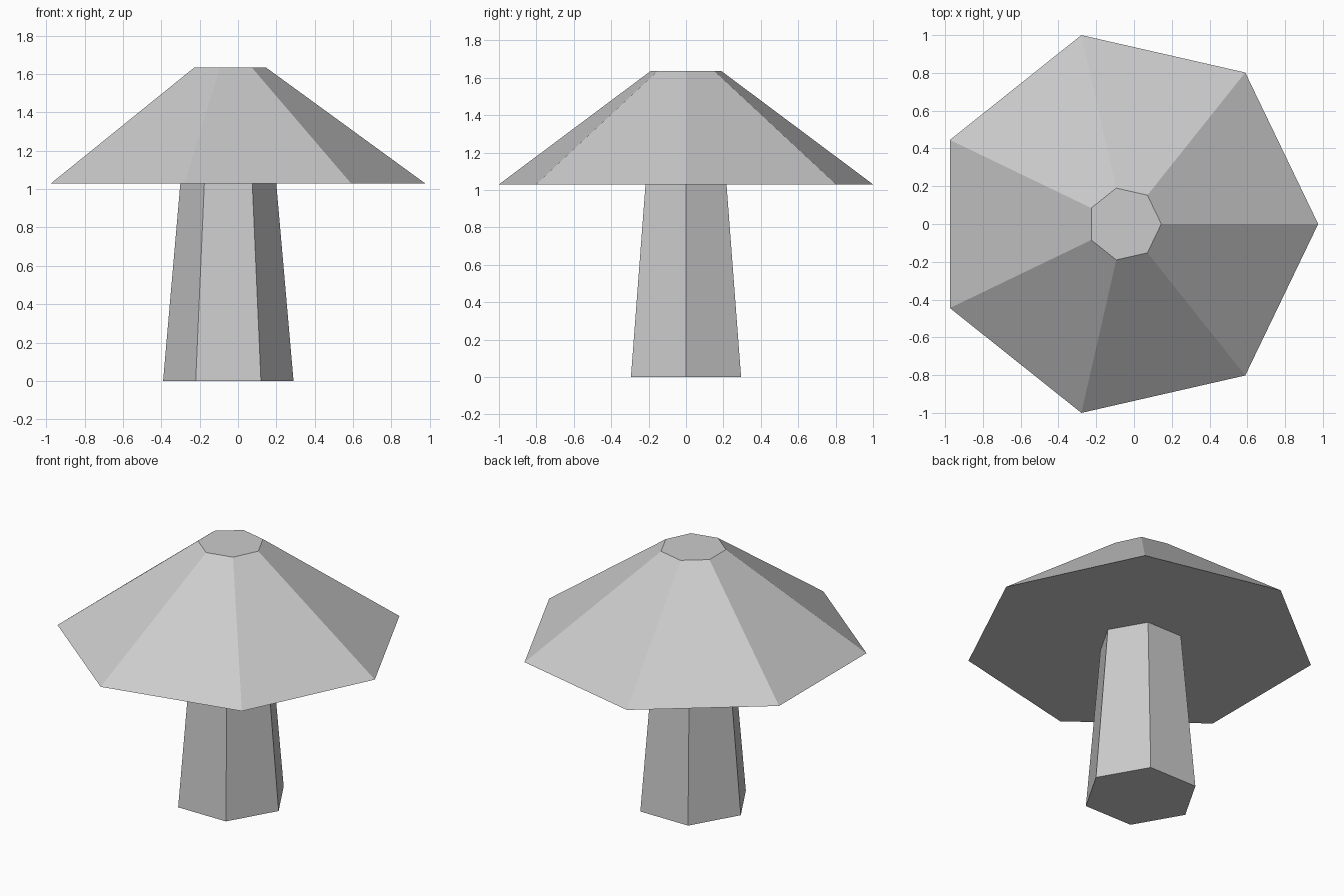
import bpy, bmesh
from math import cos, sin, tau

if "Cube" in bpy.data.objects:
    bpy.data.objects.remove(bpy.data.objects["Cube"])

CENTRE_X = -0.0505


def frustum(name, sides, r_bottom, r_top, z_bottom, z_top):
    """Closed tapered prism with its first corner pointing to +x."""
    bm = bmesh.new()
    rings = []
    for r, z in ((r_bottom, z_bottom), (r_top, z_top)):
        rings.append([bm.verts.new((r * cos(tau * i / sides),
                                    r * sin(tau * i / sides), z))
                      for i in range(sides)])
    low, high = rings
    for i in range(sides):
        j = (i + 1) % sides
        bm.faces.new((low[i], low[j], high[j], high[i]))
    bm.faces.new(low[::-1])
    bm.faces.new(high)
    mesh = bpy.data.meshes.new(name)
    bm.to_mesh(mesh)
    bm.free()
    obj = bpy.data.objects.new(name, mesh)
    obj.location.x = CENTRE_X
    bpy.context.collection.objects.link(obj)
    return obj


# Six-sided stem, slightly tapered
frustum("stem", 6, 0.34, 0.25, 0.0, 1.03)

# Seven-sided cap with a small flat top
frustum("cap", 7, 1.0257, 0.195, 1.03, 1.635)
